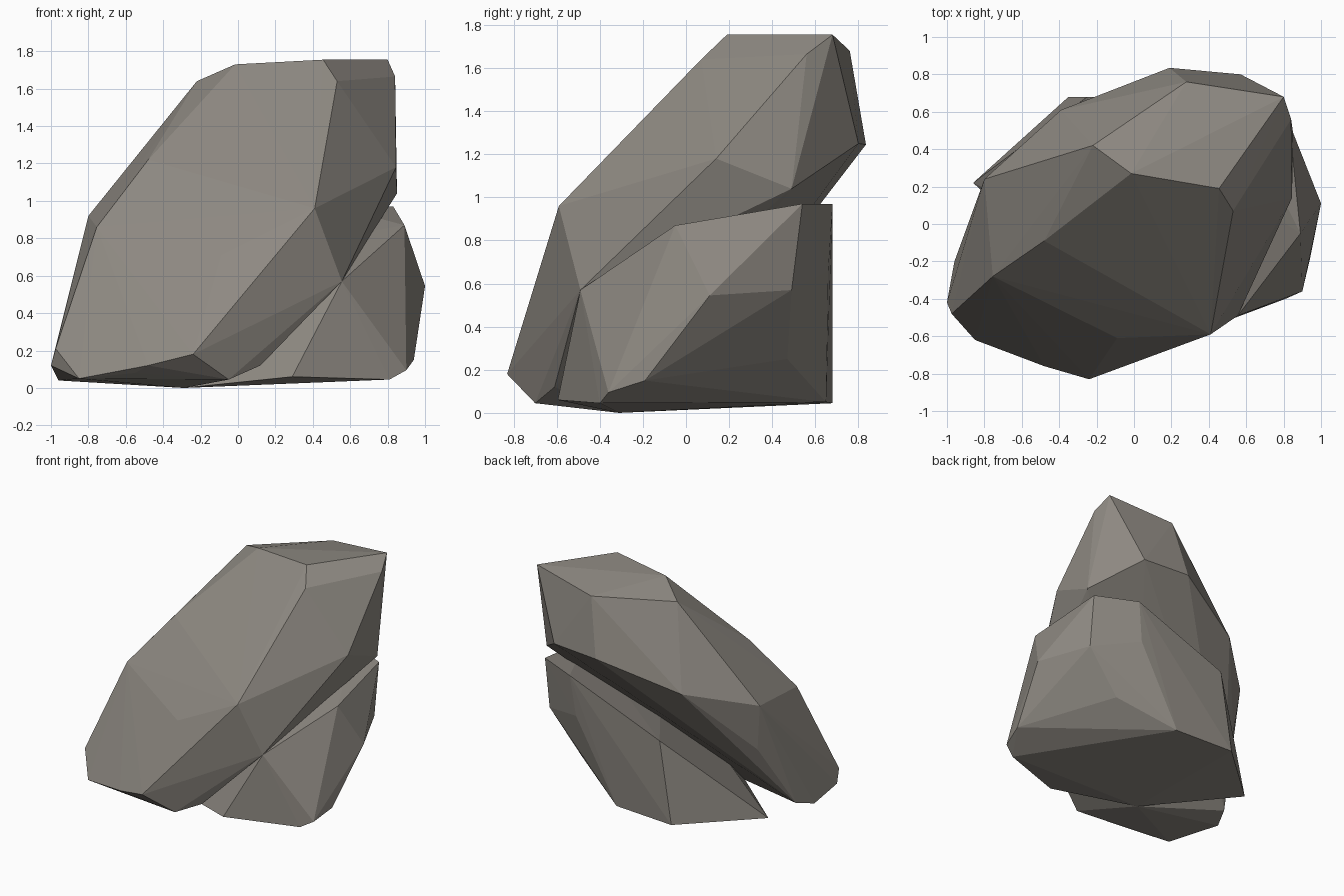
import bpy, bmesh

if "Cube" in bpy.data.objects:
    bpy.data.objects.remove(bpy.data.objects["Cube"])

stone = bpy.data.materials.new("warm grey stone")
stone.diffuse_color = (0.27, 0.25, 0.222, 1)
stone.use_nodes = True
stone.node_tree.nodes["Principled BSDF"].inputs["Base Color"].default_value = stone.diffuse_color


def hull(name, points):
    """Faceted convex stone chunk spanning its corner points."""
    bm = bmesh.new()
    for p in points:
        bm.verts.new(p)
    res = bmesh.ops.convex_hull(bm, input=bm.verts[:])
    inside = {g for g in res["geom_interior"] if isinstance(g, bmesh.types.BMVert)}
    inside |= {v for v in bm.verts if not v.link_faces}
    bmesh.ops.delete(bm, geom=list(inside), context='VERTS')
    bmesh.ops.recalc_face_normals(bm, faces=bm.faces[:])
    me = bpy.data.meshes.new(name)
    bm.to_mesh(me)
    bm.free()
    me.materials.append(stone)
    ob = bpy.data.objects.new(name, me)
    bpy.context.collection.objects.link(ob)
    return ob


# leaning upper slab: cap, back ridge, front slope, foot
cap = [(-.22, .42, 1.64), (-.015, .27, 1.73), (.455, .19, 1.755),
       (.80, .68, 1.755), (.28, .76, 1.68), (.84, .56, 1.665), (.53, .07, 1.64)]
ridge = [(.19, .835, 1.245), (.57, .80, 1.25), (.85, .49, 1.04), (.845, .14, 1.18),
         (-.39, .61, 1.04), (-.80, .24, .92), (-.76, .21, .56)]
slope = [(.43, -.41, 1.11), (.41, -.59, .96), (-.09, -.61, .71), (-.755, -.28, .86),
         (-.48, -.09, 1.22), (.65, -.09, 1.18), (.555, -.49, .57)]
foot = [(-.24, -.83, .18), (-.48, -.76, .12), (-.55, -.70, .08), (-.85, -.62, .05),
        (-.975, -.48, .21), (-1, -.42, .12), (-.96, -.20, .04), (-.90, -.06, .08),
        (-.05, -.70, .045), (.12, -.61, .12), (-.29, -.31, 0)]
rock = hull("leaning_rock", cap + ridge + slope + foot)

# lower block wedged under the slab
shoulder = [(1, .11, .545), (.89, -.05, .87), (.83, .54, .97), (.52, .68, .97),
            (.825, .49, .57), (.48, .66, .66), (-.25, .68, .67), (.555, -.49, .57)]
base = [(.94, -.19, .15), (.90, -.36, .095), (.81, -.40, .045), (.29, -.595, .06),
        (.56, .47, .25), (.14, .65, .05), (-.35, .68, .045), (-.86, .22, .06),
        (-.29, -.31, 0)]
block = hull("lower_block", shoulder + base)

# fuse both chunks into one stone
mod = rock.modifiers.new("fuse", 'BOOLEAN')
mod.operation = 'UNION'
mod.solver = 'EXACT'
mod.object = block
bpy.context.view_layer.objects.active = rock
bpy.ops.object.modifier_apply(modifier=mod.name)
bpy.data.objects.remove(block)
for f in rock.data.polygons:
    f.use_smooth = False
